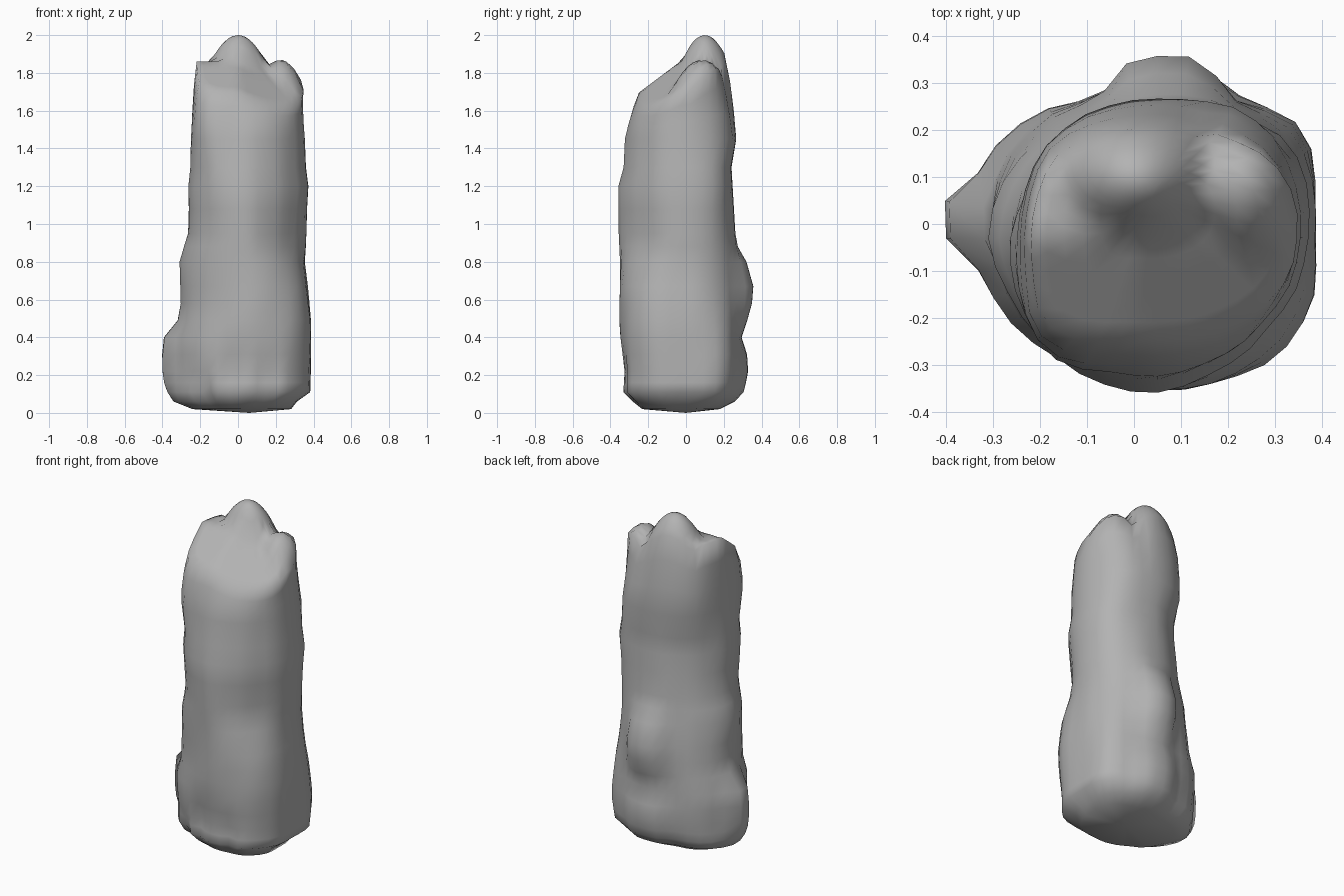
import bpy, bmesh, math
from mathutils import Vector, noise

if "Cube" in bpy.data.objects:
    bpy.data.objects.remove(bpy.data.objects["Cube"])

SIDES = 36
CENTRE = Vector((0.05, -0.03))
SHOULDER = 1.45

# Height, then left, right, front and back reach of the column
LEVELS = [
    (.02, -.24, .28, -.23, .16),
    (.06, -.33, .31, -.28, .22),
    (.11, -.34, .38, -.33, .25),
    (.22, -.34, .385, -.325, .265),
    (.40, -.34, .39, -.345, .265),
    (.49, -.305, .39, -.35, .27),
    (.67, -.305, .37, -.35, .28),
    (.80, -.305, .35, -.35, .27),
    (.95, -.265, .36, -.355, .26),
    (1.2, -.265, .375, -.36, .245),
    (1.3, -.25, .36, -.33, .24),
    (1.45, -.245, .355, -.32, .265),
    (1.6, -.235, .345, -.29, .24),
    (1.7, -.215, .35, -.25, .205),
]

# Height, then boxiness of the corners: back +x, back -x, front -x, front +x
CORNERS = [
    (.3, 4.0, 3.0, 1.9, 2.6),
    (.65, 2.5, 2.2, 1.7, 2.4),
    (.9, 2.6, 1.9, 1.75, 1.55),
    (1.25, 3.0, 1.6, 2.2, 1.65),
    (1.6, 2.4, 2.6, 4.0, 1.9),
]

# Bulges (positive) and grooves (negative): angle, height, width, tall, depth
LUMPS = [
    (176, .28, 12, .2, .15),
    (88, .64, 20, .2, .25),
    (86, .2, 24, .19, .2),
    (253, .2, 7, .12, -.1),
    (288, .17, 7, .1, -.08),
    (225, .1, 9, .08, -.08),
    (72, 1.75, 8, .25, -.07),
]

# Summit lobes: position, height, reach in x and y
PEAKS = [(.0, .1, 2.0, .135, .115), (.225, .085, 1.87, .115, .14)]


def blend(table, z):
    """Interpolate the rows of a table by height."""
    z = min(max(z, table[0][0]), table[-1][0])
    for low, high in zip(table, table[1:]):
        if z <= high[0]:
            t = (z - low[0]) / (high[0] - low[0])
            return [a + (b - a) * t for a, b in zip(low[1:], high[1:])]


def outline(angle, z):
    """One point on the uneven, lumpy cross-section."""
    left, right, front, back = blend(LEVELS, z)
    power = blend(CORNERS, z)[int(angle / math.tau * 4) % 4]
    c, s = math.cos(angle), math.sin(angle)
    # Axis reaches in this quadrant, then the polar radius
    rx = right - CENTRE.x if c > 0 else CENTRE.x - left
    ry = back - CENTRE.y if s > 0 else CENTRE.y - front
    radius = (abs(c / rx) ** power + abs(s / ry) ** power) ** (-1 / power)
    for turn, height, width, tall, depth in LUMPS:
        delta = (math.degrees(angle) - turn + 180) % 360 - 180
        radius *= 1 + depth * math.exp(-(delta / width) ** 4 - ((z - height) / tall) ** 4)
    radius *= 1 + .03 * noise.noise(Vector((c * 2.5, s * 2.5, z * 3)))
    return CENTRE.x + c * radius, CENTRE.y + s * radius


def summit(x, y):
    """Height of the sloping, two-lobed top over a point."""
    best = 1.86 + .75 * min(0, y + .03) - .45 * max(0, x) - max(0, y - .12)
    for px, py, top, wide, deep in PEAKS:
        best = max(best, top - .12 * (((x - px) / wide) ** 2 + ((y - py) / deep) ** 2))
    return max(best, 1.6)


def build_rock():
    bm = bmesh.new()
    angles = [math.tau * (i + .01) / SIDES for i in range(SIDES)]
    rings = []
    # Column wall up to the shoulder
    heights = {row[0] for row in LEVELS if row[0] <= SHOULDER}
    for z in sorted(heights | {.16, .31, .58, .88, 1.08}):
        rings.append([bm.verts.new((*outline(a, z), z)) for a in angles])
    # Upper wall, stretched to meet the uneven rim
    rim = [Vector(outline(a, 1.7)) for a in angles]
    for step in (.35, .7, 1):
        ring = []
        for a, edge in zip(angles, rim):
            z = SHOULDER + (summit(*edge) - SHOULDER) * step
            side = outline(a, SHOULDER + (1.7 - SHOULDER) * step)
            ring.append(bm.verts.new((*side, z)))
        rings.append(ring)
    # Summit surface
    middle = Vector((.04, .06))
    for scale in (.87, .73, .58, .43, .28, .14):
        points = [middle + (edge - middle) * scale for edge in rim]
        rings.append([bm.verts.new((*p, summit(*p))) for p in points])
    for low, high in zip(rings, rings[1:]):
        for i in range(SIDES):
            j = (i + 1) % SIDES
            bm.faces.new((low[i], low[j], high[j], high[i]))
    # Closing fans at the foot and the summit
    foot = bm.verts.new((.06, 0, 0))
    tip = bm.verts.new((*middle, summit(*middle)))
    for i in range(SIDES):
        j = (i + 1) % SIDES
        bm.faces.new((foot, rings[0][j], rings[0][i]))
        bm.faces.new((tip, rings[-1][i], rings[-1][j]))
    bmesh.ops.recalc_face_normals(bm, faces=bm.faces)
    mesh = bpy.data.meshes.new("rock_pillar")
    bm.to_mesh(mesh)
    bm.free()
    rock = bpy.data.objects.new("rock_pillar", mesh)
    bpy.context.collection.objects.link(rock)
    return rock


# Stone colour
stone = bpy.data.materials.new("grey_stone")
stone.use_nodes = True
grey = (.45, .45, .45, 1)
stone.diffuse_color = grey
shader = stone.node_tree.nodes["Principled BSDF"]
shader.inputs["Base Color"].default_value = grey
shader.inputs["Roughness"].default_value = .9

rock = build_rock()
rock.data.materials.append(stone)
rock.data.shade_smooth()
